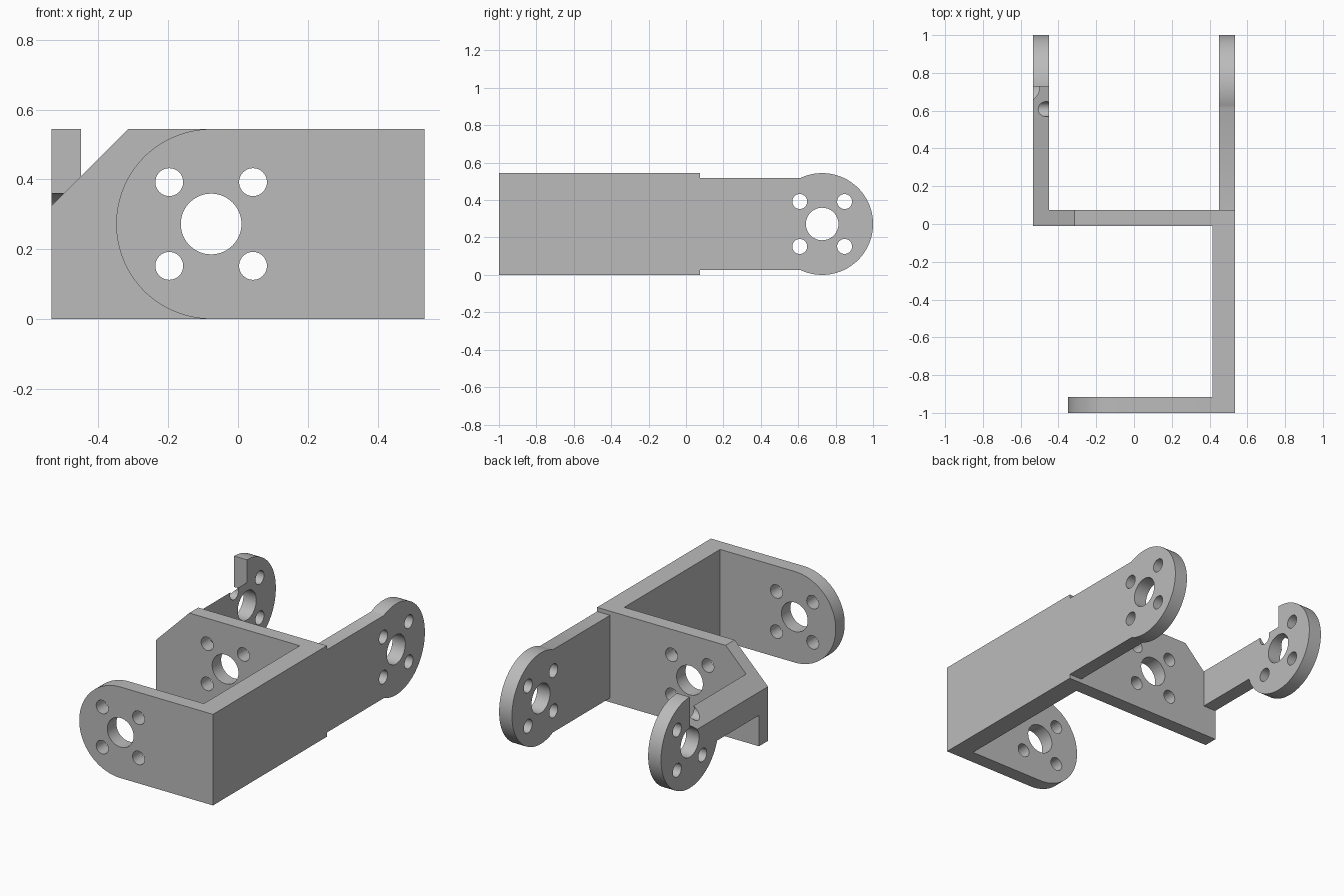
import bpy, bmesh, math

cube = bpy.data.objects.get("Cube")
if cube:
    bpy.data.objects.remove(cube, do_unlink=True)

R = 0.272          # lug radius, also half the bracket height
H = 2 * R
BORE, BOLT, PITCH = 0.087, 0.04, 0.12
HOLE_X, HOLE_Y = -0.077, 0.728

grey = bpy.data.materials.new("light_grey")
grey.use_nodes = True
grey.diffuse_color = (0.5, 0.5, 0.5, 1)
grey.node_tree.nodes["Principled BSDF"].inputs["Base Color"].default_value = (0.5, 0.5, 0.5, 1)


def prism(bm, points, axis, lo, hi):
    """Extrude a (horizontal, z) outline along x or y."""
    rings = []
    for t in (lo, hi):
        rings.append([bm.verts.new((t, u, z) if axis == "x" else (u, t, z)) for u, z in points])
    a, b = rings
    bm.faces.new(a)
    bm.faces.new(b)
    for i in range(len(a)):
        j = (i + 1) % len(a)
        bm.faces.new((a[i], a[j], b[j], b[i]))


def make(name, outlines, axis, lo, hi):
    bm = bmesh.new()
    for points in outlines:
        prism(bm, points, axis, lo, hi)
    bmesh.ops.recalc_face_normals(bm, faces=bm.faces)
    mesh = bpy.data.meshes.new(name)
    bm.to_mesh(mesh)
    bm.free()
    mesh.materials.append(grey)
    obj = bpy.data.objects.new(name, mesh)
    bpy.context.collection.objects.link(obj)
    return obj


def select(obj):
    bpy.ops.object.select_all(action="DESELECT")
    obj.select_set(True)
    bpy.context.view_layer.objects.active = obj


def cut(obj, cutter):
    mod = obj.modifiers.new("cut", "BOOLEAN")
    mod.operation, mod.solver, mod.object = "DIFFERENCE", "EXACT", cutter
    select(obj)
    bpy.ops.object.modifier_apply(modifier=mod.name)
    bpy.data.objects.remove(cutter, do_unlink=True)


def circle(u, z, r, n):
    return [(u + r * math.cos(i * math.tau / n), z + r * math.sin(i * math.tau / n)) for i in range(n)]


def drill(obj, u, axis, lo, hi):
    """Centre bore with four bolt holes around it."""
    holes = [circle(u, R, BORE, 64)]
    holes += [circle(u + a * PITCH, R + b * PITCH, BOLT, 32) for a in (-1, 1) for b in (-1, 1)]
    cut(obj, make("hole_cutter", holes, axis, lo - 0.05, hi + 0.05))


def lug(start, centre, low, high):
    """Bar from start with a round end; low and high are its half heights."""
    side = 1 if centre > start else -1
    a0 = -(math.pi - math.asin(low / R))
    a1 = math.pi - math.asin(high / R)
    n = 72
    arc = [a0 + (a1 - a0) * i / n for i in range(n + 1)]
    points = [(start, R - low)]
    points += [(centre + side * R * math.cos(a), R + R * math.sin(a)) for a in arc]
    return points + [(start, R + high)]


def box(u0, u1):
    return [(u0, 0), (u1, 0), (u1, H), (u0, H)]


# Thick side wall
side_wall = make("side_wall", [box(-1, 0.075)], "x", 0.415, 0.535)

# Rounded front plate
front_plate = make("front_plate", [lug(0.415, HOLE_X, R, R)], "y", -1, -0.915)
drill(front_plate, HOLE_X, "y", -1, -0.915)

# Cross plate with a chamfered corner
cross = [(-0.535, 0), (0.415, 0), (0.415, H), (-0.315, H), (-0.535, 0.324)]
cross_plate = make("cross_plate", [cross], "y", -0.01, 0.075)
drill(cross_plate, HOLE_X, "y", -0.01, 0.075)

# Rear arms; the right one is slimmer and trimmed by the same chamfer
left_arm = make("left_arm", [lug(0.075, HOLE_Y, 0.247, 0.247)], "x", 0.45, 0.535)
drill(left_arm, HOLE_Y, "x", 0.45, 0.535)

right_arm = make("right_arm", [lug(0.075, HOLE_Y, 0.087, 0.247)], "x", -0.535, -0.45)
wedge = [(-0.635, 0.224), (-0.215, 0.644), (-0.635, 0.644)]
cut(right_arm, make("chamfer_cutter", [wedge], "y", -0.2, HOLE_Y))
drill(right_arm, HOLE_Y, "x", -0.535, -0.45)

# Smooth bores and rounded ends, sharp edges kept
for part in (side_wall, front_plate, cross_plate, left_arm, right_arm):
    select(part)
    bpy.ops.object.shade_smooth_by_angle(angle=math.radians(30))
